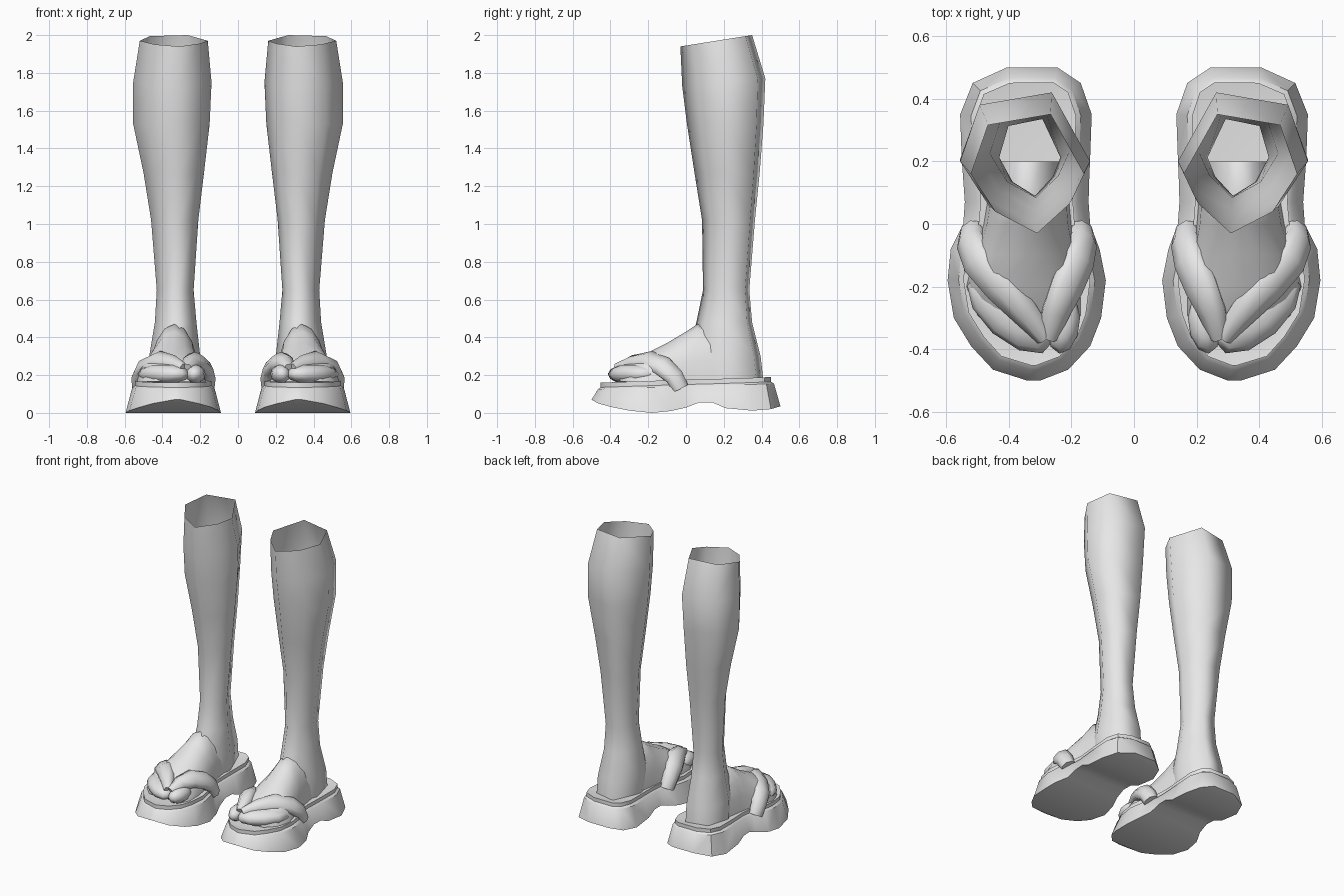
import bpy, bmesh, math
from mathutils import Vector, Matrix

if "Cube" in bpy.data.objects:
    bpy.data.objects.remove(bpy.data.objects["Cube"])

grey = bpy.data.materials.new("light grey")
grey.use_nodes = True
grey.diffuse_color = (0.8, 0.8, 0.8, 1)
grey.node_tree.nodes["Principled BSDF"].inputs["Base Color"].default_value = (0.8, 0.8, 0.8, 1)


def finish(bm, name, angle):
    """Turn the bmesh into a mirrored, shaded object."""
    bmesh.ops.recalc_face_normals(bm, faces=bm.faces)
    mesh = bpy.data.meshes.new(name)
    bm.to_mesh(mesh)
    bm.free()
    mesh.materials.append(grey)
    obj = bpy.data.objects.new(name, mesh)
    bpy.context.collection.objects.link(obj)
    bpy.ops.object.select_all(action='DESELECT')
    obj.select_set(True)
    bpy.context.view_layer.objects.active = obj
    bpy.ops.object.shade_smooth_by_angle(angle=math.radians(angle))
    mirror = obj.modifiers.new("Mirror", 'MIRROR')
    mirror.use_axis[0] = True
    mirror.use_mirror_merge = False
    return obj


def loft(bm, rings, closed=True, caps=False):
    """Join rings of points with quads."""
    loops = [[bm.verts.new(p) for p in ring] for ring in rings]
    n = len(loops[0])
    for a, b in zip(loops, loops[1:]):
        for i in range(n if closed else n - 1):
            j = (i + 1) % n
            bm.faces.new((a[i], a[j], b[j], b[i]))
    if caps:
        bm.faces.new(loops[0])
        bm.faces.new(loops[-1])
    return loops


# Lower legs: seven-sided tubes, open at the slanted top
SECTION = [(-.17, -1), (.56, -.64), (1, 0), (.7, .82), (-.41, 1), (-1, .0), (-.75, -.5)]
LEG = [  # z, x range, y range, slant
    (1.97, .16, .52, -.03, .35, .03),
    (1.75, .14, .555, -.02, .42, .02),
    (1.53, .15, .555, .005, .41, 0),
    (1.27, .18, .50, .045, .39, 0),
    (1.02, .21, .46, .085, .365, 0),
    (.65, .235, .43, .09, .335, 0),
    (.48, .22, .44, .055, .35, 0),
    (.30, .20, .47, .0, .395, 0),
    (.17, .205, .47, .0, .41, 0)]
bm = bmesh.new()
loft(bm, [[((x0 + x1) / 2 + u * (x1 - x0) / 2, (y0 + y1) / 2 + v * (y1 - y0) / 2, z + s * v)
           for u, v in SECTION] for z, x0, x1, y0, y1, s in LEG])
finish(bm, "lower_legs", 85)

# Feet: arched sections from ankle to the ball of the foot
FOOT = [(.2, .225, .45, .42), (.06, .205, .47, .47), (0, .2, .48, .43),
        (-.1, .18, .51, .37), (-.2, .17, .535, .32), (-.29, .17, .50, .265), (-.35, .2, .44, .22)]
bm = bmesh.new()
rings = []
for y, x0, x1, top in FOOT:
    arc = [math.pi * i / 8 for i in range(9)]
    rings.append([((x0 + x1) / 2 - math.cos(a) * (x1 - x0) / 2, y,
                   .165 + (top - .165) * math.sin(a)) for a in arc])
loft(bm, rings, closed=False, caps=True)
finish(bm, "feet", 60)


# Toes: a big toe and the row of smaller toes
def toe(name, centre, size, turn):
    bm = bmesh.new()
    bmesh.ops.create_uvsphere(bm, u_segments=10, v_segments=6, radius=1, matrix=(
        Matrix.Translation(centre) @ Matrix.Rotation(math.radians(turn), 4, 'Z')
        @ Matrix.Diagonal((*size, 1))))
    finish(bm, name, 70)


toe("big_toes", (.225, -.32, .205), (.052, .095, .05), 8)
toe("small_toes", (.395, -.285, .205), (.17, .085, .055), 42)


# Sandal straps: padded bands forming a V from the toe gap
def strap(name, path, widths):
    pts = [Vector(p) for p in path]
    rings = []
    for i, p in enumerate(pts):
        along = (pts[min(i + 1, len(pts) - 1)] - pts[max(i - 1, 0)]).normalized()
        out = Vector((p.x - .33, p.y + .15, p.z - .12))
        out = (out - along * out.dot(along)).normalized()
        side = along.cross(out)
        ring = []
        for k in range(8):
            a = math.tau * k / 8
            ring.append(p + side * widths[i] * math.cos(a) + out * .042 * math.sin(a))
        rings.append(ring)
    bm = bmesh.new()
    loft(bm, rings, caps=True)
    finish(bm, name, 65)


WIDTHS = (.03, .05, .065, .065, .055, .05)
strap("outer_straps", [(.285, -.355, .225), (.35, -.28, .262), (.425, -.2, .278),
                       (.495, -.12, .245), (.52, -.06, .19), (.515, -.03, .13)], WIDTHS)
strap("inner_straps", [(.275, -.355, .225), (.25, -.28, .262), (.215, -.2, .272),
                       (.18, -.12, .24), (.165, -.06, .19), (.17, -.03, .13)], WIDTHS)

# Sandal soles: flared base with arched underside and a stepped footbed
SOLE = [  # y, inner x, outer x, underside z
    (-.5, .3, .34, .07), (-.465, .21, .45, .05), (-.39, .14, .52, .03), (-.3, .105, .575, .012),
    (-.18, .09, .595, 0), (-.08, .11, .585, .01), (0, .14, .545, .028), (.07, .145, .54, .055),
    (.14, .143, .545, .055), (.21, .14, .55, .025), (.35, .135, .555, .012),
    (.45, .17, .515, .02), (.5, .245, .405, .035)]
outline = [Vector((a, y, z)) for y, a, b, z in SOLE] + \
          [Vector((b, y, z)) for y, a, b, z in reversed(SOLE)]
count = len(outline)


def layer(inset, lift):
    """Inset copy of the sole outline on the gently rising top plane."""
    ring = []
    for i, p in enumerate(outline):
        d = outline[(i + 1) % count] - outline[i - 1]
        inward = Vector((d.y, -d.x, 0)).normalized()
        q = p + inward * inset
        q.z = .15 + .03 * p.y + lift
        ring.append(q)
    return ring


bm = bmesh.new()
loops = loft(bm, [outline, layer(.035, -.01), layer(.05, 0), layer(.05, .025), layer(.085, .02)])
for loop in (loops[0], loops[-1]):
    for i in range(len(SOLE) - 1):
        bm.faces.new((loop[i], loop[i + 1], loop[count - 2 - i], loop[count - 1 - i]))
finish(bm, "sandal_soles", 40)
